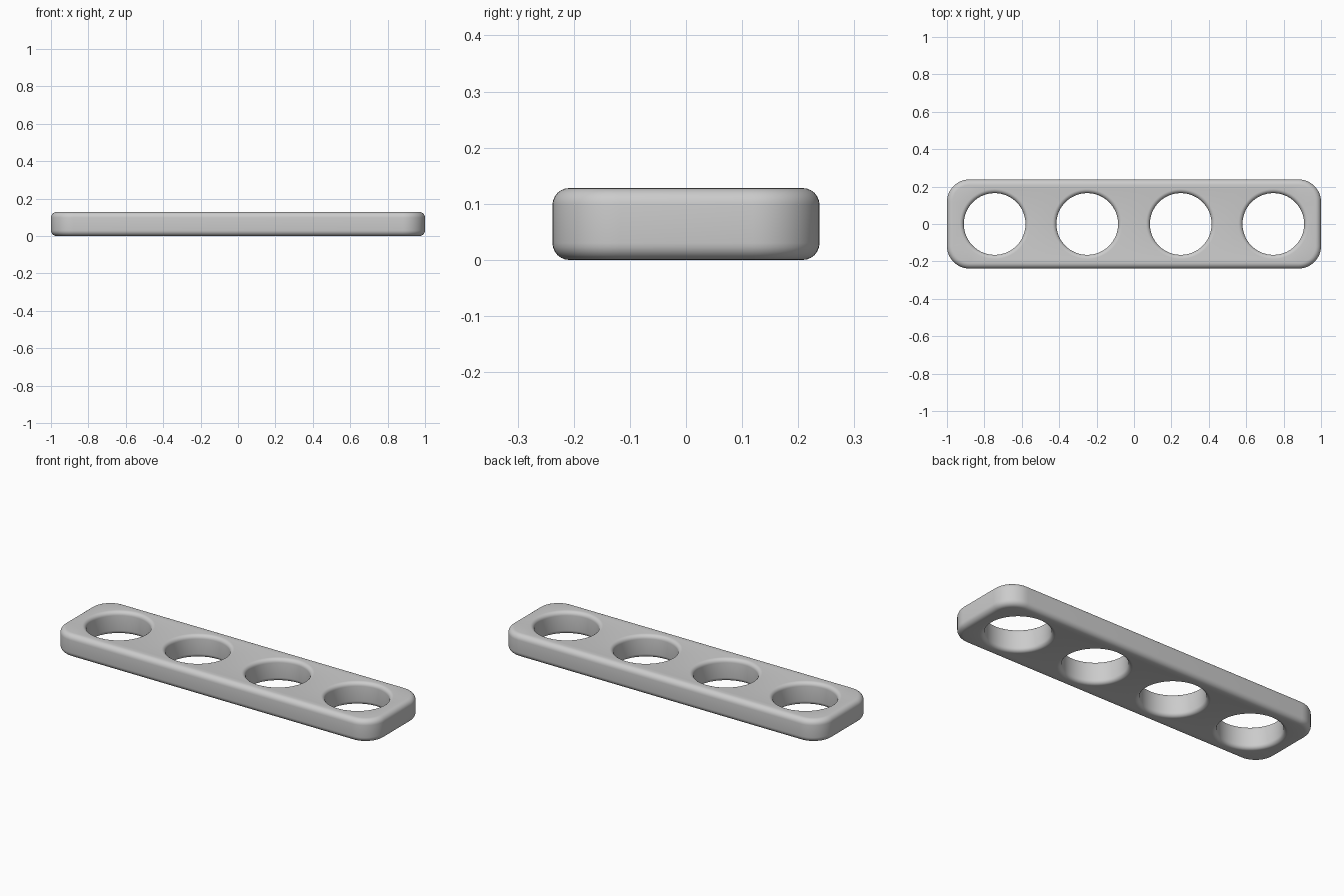
import bpy, bmesh
from math import sin, cos, pi

if "Cube" in bpy.data.objects:
    bpy.data.objects.remove(bpy.data.objects["Cube"])

HX, HY, H = 1.0, 0.238, 0.128      # half length, half width, thickness
CORNER = 0.12                      # plan corner radius
HOLE_R = 0.165
HOLES = (-0.745, -0.25, 0.25, 0.745)


def plate_outline(inset):
    r = CORNER - inset
    pts = []
    for q, (sx, sy) in enumerate(((1, 1), (-1, 1), (-1, -1), (1, -1))):
        for i in range(13):
            a = (q + i / 12) * pi / 2
            pts.append((sx * (HX - CORNER) + r * cos(a),
                        sy * (HY - CORNER) + r * sin(a)))
    return pts


def hole_outline(cx):
    def outline(inset):
        r = HOLE_R + inset
        return [(cx + r * cos(2 * pi * i / 64), r * sin(2 * pi * i / 64))
                for i in range(64)]
    return outline


def profile(r, steps=6):
    # (inset, z) pairs of a wall rounded at bottom and top
    low = [(r - r * sin(pi / 2 * i / steps), r - r * cos(pi / 2 * i / steps))
           for i in range(steps + 1)]
    return low + [(d, H - z) for d, z in reversed(low)]


bm = bmesh.new()


def wall(outline, r):
    # stack outline rings along the rounded profile, return end edges
    rings = [[bm.verts.new((x, y, z)) for x, y in outline(d)]
             for d, z in profile(r)]
    n = len(rings[0])
    for a, b in zip(rings, rings[1:]):
        for i in range(n):
            j = (i + 1) % n
            bm.faces.new((a[i], a[j], b[j], b[i]))
    return [[bm.edges.get((ring[i], ring[(i + 1) % n])) for i in range(n)]
            for ring in (rings[0], rings[-1])]


# Outer wall and the four hole walls
bottom, top = wall(plate_outline, 0.03)
for cx in HOLES:
    b, t = wall(hole_outline(cx), 0.022)
    bottom += b
    top += t

# Flat bottom and top faces with the holes left open
for edges, nz in ((bottom, -1), (top, 1)):
    bmesh.ops.triangle_fill(bm, edges=edges, use_beauty=True, normal=(0, 0, nz))
bmesh.ops.recalc_face_normals(bm, faces=bm.faces)

mesh = bpy.data.meshes.new("perforated_bar")
bm.to_mesh(mesh)
bm.free()
bar = bpy.data.objects.new("perforated_bar", mesh)
bpy.context.collection.objects.link(bar)
bpy.context.view_layer.objects.active = bar
bar.select_set(True)
bpy.ops.object.shade_smooth_by_angle()
